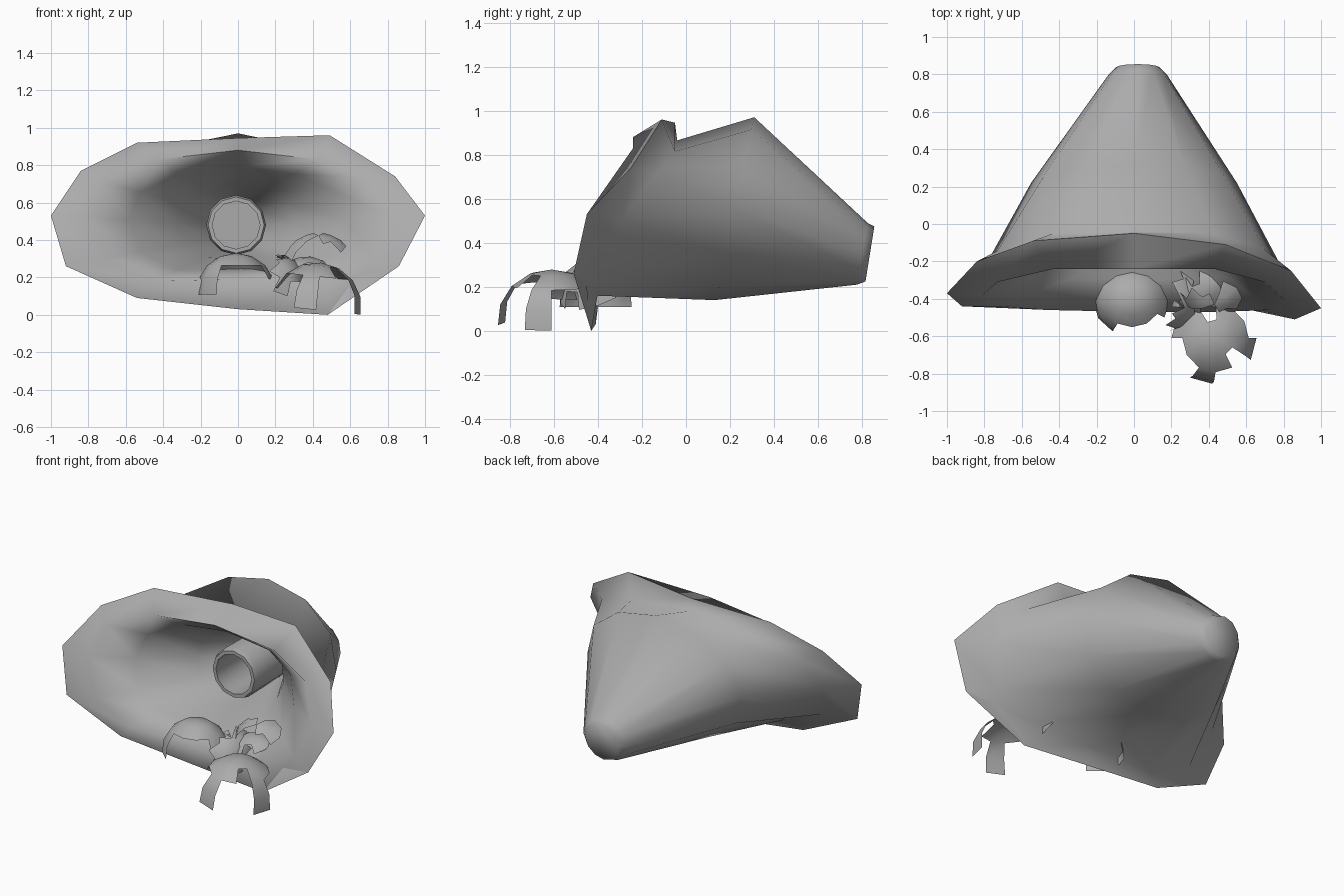
import bpy, bmesh
from math import sin, cos, pi, radians
from mathutils import Vector, Euler

if "Cube" in bpy.data.objects:
    bpy.data.objects.remove(bpy.data.objects["Cube"])

N = 12
grey = bpy.data.materials.new("mid_grey")
grey.diffuse_color = (.41, .41, .41, 1)
grey.use_nodes = True
grey.node_tree.nodes["Principled BSDF"].inputs["Base Color"].default_value = grey.diffuse_color


def finish(name, bm, angle):
    bmesh.ops.recalc_face_normals(bm, faces=bm.faces)
    me = bpy.data.meshes.new(name)
    bm.to_mesh(me)
    bm.free()
    me.materials.append(grey)
    ob = bpy.data.objects.new(name, me)
    bpy.context.collection.objects.link(ob)
    bpy.ops.object.select_all(action='DESELECT')
    bpy.context.view_layer.objects.active = ob
    ob.select_set(True)
    bpy.ops.object.shade_smooth_by_angle(angle=radians(angle))
    return ob


def loft(name, rings, cap=False, angle=50):
    """Skin a list of equal-length rings."""
    bm = bmesh.new()
    vs = [[bm.verts.new(p) for p in r] for r in rings]
    for a, b in zip(vs, vs[1:]):
        for i in range(len(a)):
            j = (i + 1) % len(a)
            bm.faces.new((a[i], a[j], b[j], b[i]))
    if cap:
        bm.faces.new(vs[-1])
    return finish(name, bm, angle)


def oval(cx, cz, rx, rz, y, tilt=0.0):
    """Ring facing -y, starting at the left and running over the top."""
    return [Vector((cx - rx * cos(2 * pi * i / N), y + tilt * sin(2 * pi * i / N),
                    cz + rz * sin(2 * pi * i / N))) for i in range(N)]


def mix(a, b, t, ty):
    return [Vector((p.x + (q.x - p.x) * t, p.y + (q.y - p.y) * ty,
                    p.z + (q.z - p.z) * t)) for p, q in zip(a, b)]


# irregular mouth: outer edge, raised inner edge and the neck behind it
outer = [Vector(p) for p in (
    (-1, -.37, .53), (-.84, -.2, .77), (-.54, -.09, .92), (0, -.05, .945),
    (.49, -.11, .96), (.84, -.25, .74), (1, -.45, .53), (.86, -.51, .26),
    (.48, -.43, 0), (0, -.41, .03), (-.54, -.43, .09), (-.92, -.44, .26))]
inner = [Vector(p) for p in (
    (-.81, -.38, .52), (-.73, -.31, .71), (-.43, -.24, .83), (0, -.24, .88),
    (.43, -.24, .83), (.70, -.31, .73), (.82, -.42, .52), (.72, -.46, .3),
    (.45, -.47, .19), (0, -.47, .19), (-.45, -.46, .18), (-.72, -.44, .3))]
neck = [Vector((p.x, p.y + .07 + .13 * (p.z - .2) / .68, p.z - .015 if p.z > .4 else p.z - .03))
        for p in inner]

# mouth lip, inner funnel and outer body form one smooth skin
throat = oval(-.01, .48, .15, .15, .32)
mid = oval(0, .555, .55, .415, .22, .09)
tail = oval(.02, .35, .155, .14, .80, .025)
loft("funnel_body", [throat, mix(inner, throat, .75, .6), mix(inner, throat, .35, .22),
                     inner, outer, neck, mid, tail,
                     oval(.02, .35, .12, .125, .835, .02)], cap=True, angle=100)

# hollow tube standing in the funnel
loft("throat_tube", [oval(-.01, .48, .155, .155, .34), oval(-.01, .48, .16, .16, 0),
                     oval(-.01, .48, .15, .15, -.03), oval(-.01, .48, .128, .128, -.03),
                     oval(-.01, .48, .128, .128, .28)], cap=True, angle=40)


# broken shell pieces: dome patches with a jagged edge
def shell(name, loc, scale, rot, reach, step=24):
    bm = bmesh.new()
    n = len(reach)
    e = Euler([radians(a) for a in rot])
    grid = {}

    def vert(r, s):
        key = (r, s % n if r else 0)
        if key not in grid:
            t, a = radians(step * r), 2 * pi * key[1] / n
            v = Vector((sin(t) * cos(a) * scale[0], sin(t) * sin(a) * scale[1],
                        cos(t) * scale[2]))
            v.rotate(e)
            grid[key] = bm.verts.new(v + Vector(loc))
        return grid[key]

    for s, count in enumerate(reach):
        for r in range(count):
            q = [vert(r, s), vert(r + 1, s), vert(r + 1, s + 1), vert(r, s + 1)]
            bm.faces.new(q[:3] if r == 0 else q)
    finish(name, bm, 60)


shell("shell_left", (-.01, -.41, .13), (.21, .19, .2), (0, 0, 0),
      [3, 3, 3, 3, 4, 4, 4, 4, 2, 2, 2, 3])
shell("shell_front", (.42, -.61, .05), (.24, .245, .23), (0, 6, 0),
      [2, 2, 2, 1, 2, 3, 2, 2, 4, 2, 1, 4])
shell("shell_middle", (.19, -.38, .13), (.17, .19, .2), (20, 25, 0),
      [3, 1, 3, 2, 0, 1, 0, 1, 2, 3, 2, 3])
shell("shell_right", (.36, -.34, .17), (.17, .15, .14), (15, -10, 20),
      [2, 3, 1, 2, 1, 2, 2, 1, 2, 2])
shell("shell_chip", (.43, -.33, .25), (.2, .15, .2), (30, 0, 0),
      [2, 2, 0, 1, 2, 3, 0, 0, 1, 2])
